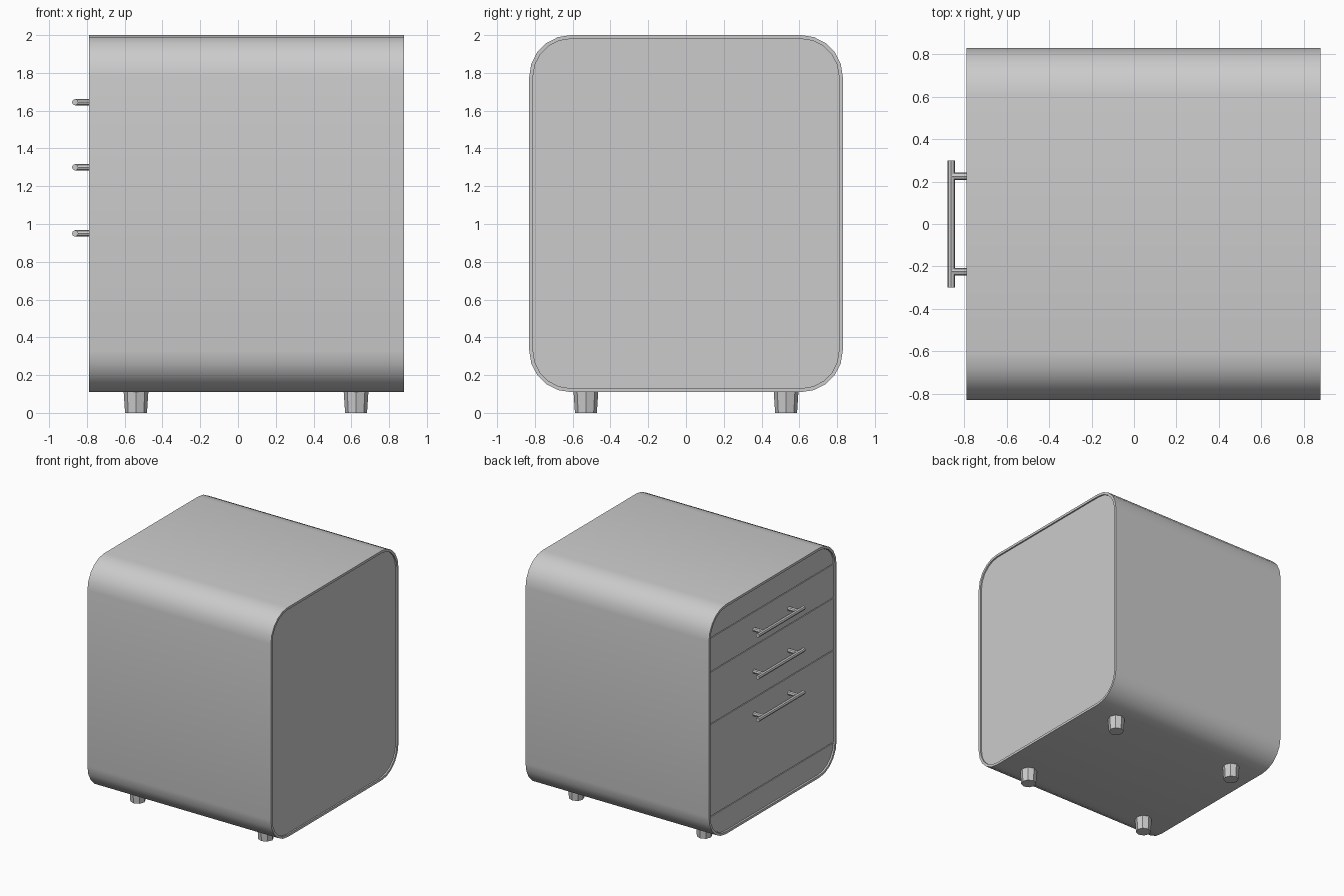
import bpy, bmesh, math
from mathutils import Vector

cube = bpy.data.objects.get("Cube")
if cube:
    bpy.data.objects.remove(cube, do_unlink=True)

grey = bpy.data.materials.new("warm_grey_metal")
grey.use_nodes = True
COLOR = (0.6, 0.6, 0.6, 1)
grey.diffuse_color = COLOR
grey.node_tree.nodes["Principled BSDF"].inputs["Base Color"].default_value = COLOR

BOTTOM, TOP, HALF, RADIUS, WALL = 0.11, 2.0, 0.83, 0.22, 0.02
FRONT_X, BACK_X, RECESS = -0.79, 0.88, 0.012


def finish(name, bm):
    bmesh.ops.recalc_face_normals(bm, faces=bm.faces)
    mesh = bpy.data.meshes.new(name)
    bm.to_mesh(mesh)
    bm.free()
    mesh.materials.append(grey)
    obj = bpy.data.objects.new(name, mesh)
    bpy.context.collection.objects.link(obj)
    bpy.ops.object.select_all(action='DESELECT')
    obj.select_set(True)
    bpy.context.view_layer.objects.active = obj
    bpy.ops.object.shade_smooth_by_angle(angle=math.radians(35))
    return obj


def outline(inset, segments=5):
    """Rounded rectangle in the y-z plane."""
    r, points = RADIUS - inset, []
    y, low, high = HALF - RADIUS, BOTTOM + RADIUS, TOP - RADIUS
    for i, (cy, cz) in enumerate([(y, high), (-y, high), (-y, low), (y, low)]):
        for s in range(segments + 1):
            a = math.pi / 2 * (i + s / segments)
            points.append((cy + r * math.cos(a), cz + r * math.sin(a)))
    return points


def slab(name, x0, x1, inset, low=None, high=None):
    """Panel with the cabinet outline, trimmed between two heights."""
    bm = bmesh.new()
    face = bm.faces.new([bm.verts.new((x0, y, z)) for y, z in outline(inset)])
    grown = bmesh.ops.extrude_face_region(bm, geom=[face])["geom"]
    moved = [v for v in grown if isinstance(v, bmesh.types.BMVert)]
    bmesh.ops.translate(bm, verts=moved, vec=(x1 - x0, 0, 0))
    for z, up in ((low, -1), (high, 1)):
        if z is not None:
            geom = bm.verts[:] + bm.edges[:] + bm.faces[:]
            cut = bmesh.ops.bisect_plane(bm, geom=geom, plane_co=(0, 0, z),
                                         plane_no=(0, 0, up), clear_outer=True)
            edges = [e for e in cut["geom_cut"] if isinstance(e, bmesh.types.BMEdge)]
            bmesh.ops.contextual_create(bm, geom=edges)
    return finish(name, bm)


def rod(name, start, end, r0, r1, sides):
    start, end = Vector(start), Vector(end)
    axis = end - start
    bm = bmesh.new()
    bmesh.ops.create_cone(bm, cap_ends=True, segments=sides, radius1=r0,
                          radius2=r1, depth=axis.length)
    bmesh.ops.rotate(bm, verts=bm.verts, matrix=axis.to_track_quat('Z', 'Y').to_matrix())
    bmesh.ops.translate(bm, verts=bm.verts, vec=(start + end) / 2)
    return finish(name, bm)


# Rounded sleeve, open at both ends
bm = bmesh.new()
loops = []
for x, inset in ((FRONT_X, 0), (BACK_X, 0), (BACK_X, WALL), (FRONT_X, WALL)):
    loops.append([bm.verts.new((x, y, z)) for y, z in outline(inset)])
for k, loop in enumerate(loops):
    after = loops[(k + 1) % len(loops)]
    for i in range(len(loop)):
        j = (i + 1) % len(loop)
        bm.faces.new((loop[i], loop[j], after[j], after[i]))
finish("cabinet_sleeve", bm)

# Back panel, front backing and drawer fronts with narrow gaps
slab("back_panel", BACK_X - 0.04, BACK_X - RECESS, WALL)
slab("front_backing", FRONT_X + 0.03, FRONT_X + 0.05, WALL)
splits = [None, 0.32, 1.08, 1.51, 1.79, None]
names = ["plinth_panel", "bottom_drawer", "middle_drawer", "top_drawer", "header_panel"]
for name, low, high in zip(names, splits, splits[1:]):
    slab(name, FRONT_X + RECESS, FRONT_X + 0.03, WALL + 0.003,
         low and low + 0.003, high and high - 0.003)

# Bar handles on two posts
for name, z in (("top", 1.645), ("middle", 1.3), ("bottom", 0.95)):
    rod(name + "_handle_bar", (-0.862, -0.3, z), (-0.862, 0.3, z), 0.017, 0.017, 8)
    for side, y in (("left", 0.225), ("right", -0.225)):
        rod(f"{name}_handle_post_{side}", (-0.862, y, z), (FRONT_X + 0.02, y, z),
            0.017, 0.017, 8)

# Tapered feet
for end, x in (("front", -0.54), ("back", 0.625)):
    for side, y in (("left", 0.53), ("right", -0.53)):
        rod(f"{end}_{side}_foot", (x, y, 0), (x, y, BOTTOM + 0.01), 0.058, 0.066, 8)
